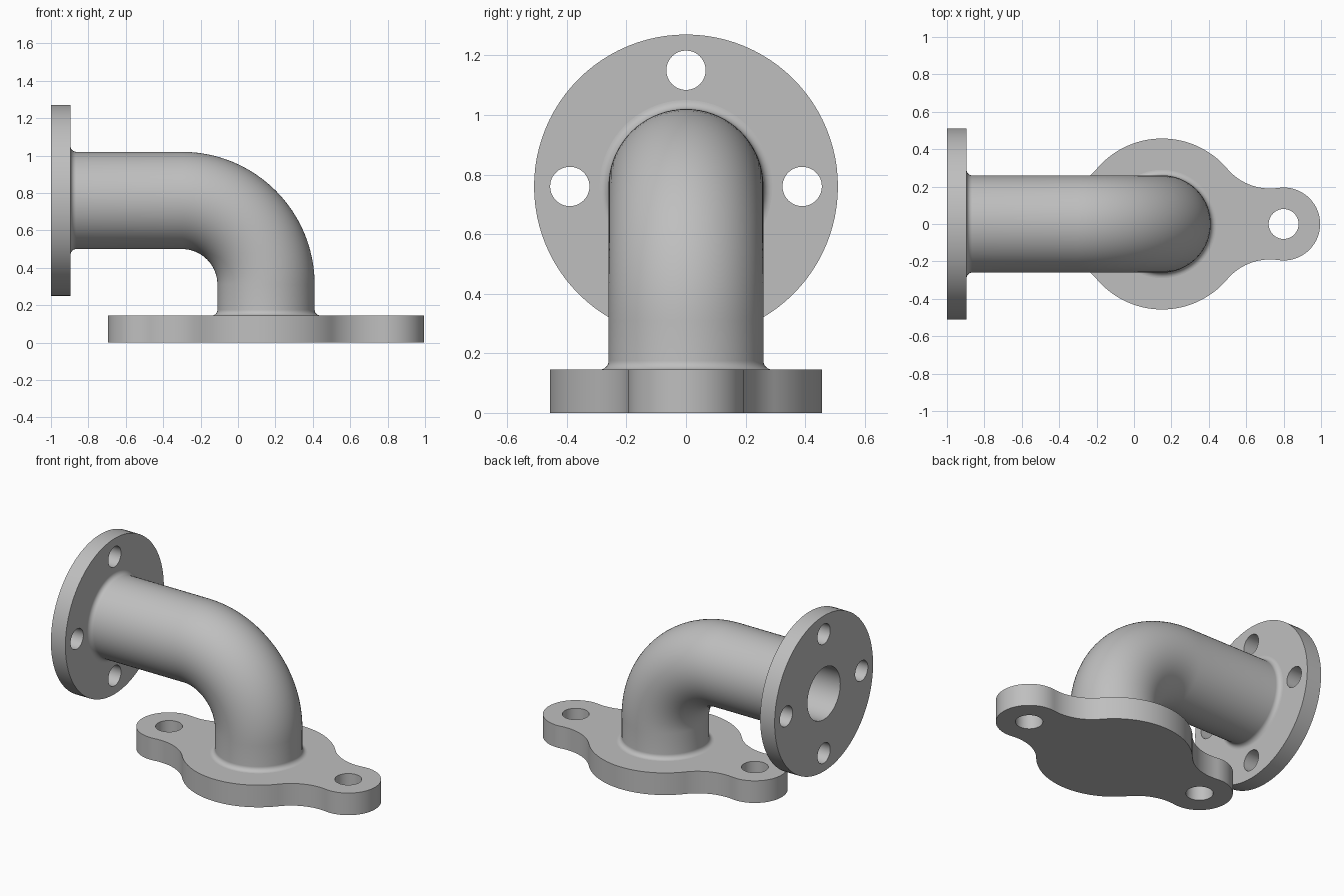
import bpy, bmesh
from math import sin, cos, pi, sqrt, atan2, radians
from mathutils import Vector, Matrix

cube = bpy.data.objects.get("Cube")
if cube:
    bpy.data.objects.remove(cube, do_unlink=True)

grey = bpy.data.materials.new("cast grey")
grey.use_nodes = True
colour = (0.52, 0.52, 0.52, 1)
grey.diffuse_color = colour
grey.node_tree.nodes["Principled BSDF"].inputs["Base Color"].default_value = colour

# Shared sizes
AXIS_X, AXIS_Z = 0.15, 0.76
BASE_TOP, FLANGE_FACE = 0.145, -0.895
PIPE_R, BORE_R, BEND_R, FILLET = 0.26, 0.17, 0.45, 0.03
SIDES = 72


def finish(bm, name):
    bmesh.ops.recalc_face_normals(bm, faces=bm.faces)
    mesh = bpy.data.meshes.new(name)
    bm.to_mesh(mesh)
    bm.free()
    mesh.materials.append(grey)
    obj = bpy.data.objects.new(name, mesh)
    bpy.context.collection.objects.link(obj)
    bpy.ops.object.select_all(action='DESELECT')
    obj.select_set(True)
    bpy.context.view_layer.objects.active = obj
    bpy.ops.object.shade_smooth_by_angle(angle=radians(35))
    return obj


def arc(cx, cy, r, start, end, steps):
    return [(cx + r * cos(start + (end - start) * i / steps),
             cy + r * sin(start + (end - start) * i / steps)) for i in range(steps + 1)]


def circle(cx, cy, r, steps=SIDES):
    return arc(cx, cy, r, 0, 2 * pi, steps)[:-1]


def plate(name, loops, thickness, matrix):
    """Fill an outline with holes and extrude it upward."""
    bm = bmesh.new()
    edges = []
    for loop in loops:
        verts = [bm.verts.new((x, y, 0)) for x, y in loop]
        edges += [bm.edges.new((v, verts[i - 1])) for i, v in enumerate(verts)]
    bmesh.ops.triangle_fill(bm, edges=edges, use_beauty=True, normal=(0, 0, 1))
    top = bmesh.ops.extrude_face_region(bm, geom=bm.faces[:], use_keep_orig=True)["geom"]
    bmesh.ops.translate(bm, vec=(0, 0, thickness),
                        verts=[g for g in top if isinstance(g, bmesh.types.BMVert)])
    bm.transform(matrix)
    return finish(bm, name)


# Base plate: round body blended into two bolt ears by concave arcs
BODY_R, EAR_R, EAR_X, BLEND_R = 0.457, 0.195, 0.65, 0.3
d1, d2 = BODY_R + BLEND_R, EAR_R + BLEND_R
bx = (EAR_X ** 2 + d1 ** 2 - d2 ** 2) / (2 * EAR_X)
by = sqrt(d1 ** 2 - bx ** 2)
body_a = atan2(by, bx)
ear_a = atan2(by, bx - EAR_X)
quarter = arc(EAR_X, 0, EAR_R, 0, ear_a, 24)
quarter += arc(bx, by, BLEND_R, ear_a - pi, body_a - pi, 20)[1:]
quarter += arc(0, 0, BODY_R, body_a, pi / 2, 20)[1:]
half = quarter + [(-x, y) for x, y in reversed(quarter[:-1])]
outline = half + [(x, -y) for x, y in reversed(half[1:-1])]
ear_holes = [circle(s * EAR_X, 0, 0.08, 48) for s in (-1, 1)]
plate("base_plate", [outline] + ear_holes, BASE_TOP, Matrix.Translation((AXIS_X, 0, 0)))

# Round end flange with four bolt holes and the bore
bolt_holes = [circle(0.39 * cos(i * pi / 2), 0.39 * sin(i * pi / 2), 0.066, 48) for i in range(4)]
plate("round_flange", [circle(0, 0, 0.51, 96), circle(0, 0, BORE_R)] + bolt_holes,
      FLANGE_FACE + 1,
      Matrix.Translation((-1, 0, AXIS_Z)) @ Matrix.Rotation(pi / 2, 4, 'Y'))

# Elbow pipe: rings swept up the outside, then back down through the bore
bend_x, bend_z = AXIS_X - BEND_R, AXIS_Z - BEND_R
bend = [(Vector((bend_x + BEND_R * cos(a), 0, bend_z + BEND_R * sin(a))),
         Vector((cos(a), 0, sin(a)))) for a in (i * pi / 48 for i in range(25))]
up, side = Vector((0, 0, 1)), Vector((1, 0, 0))
foot, mouth = Vector((AXIS_X, 0, BASE_TOP)), Vector((FLANGE_FACE, 0, AXIS_Z))
fillet = [(FILLET * (1 - cos(t)), PIPE_R + FILLET * (1 - sin(t)))
          for t in (i * pi / 16 for i in range(9))]
rings = [(foot + up * d, side, r) for d, r in fillet]
rings += [(p, n, PIPE_R) for p, n in bend]
rings += [(mouth + side * d, up, r) for d, r in reversed(fillet)]
rings += [(mouth, up, BORE_R)]
rings += [(p, n, BORE_R) for p, n in reversed(bend)]
rings += [(foot, side, BORE_R)]

bm = bmesh.new()
previous = None
for centre, normal, r in rings:
    ring = [bm.verts.new(centre + normal * x + Vector((0, y, 0))) for x, y in circle(0, 0, r)]
    if previous:
        for i in range(SIDES):
            bm.faces.new((previous[i - 1], previous[i], ring[i], ring[i - 1]))
    previous = ring
bm.faces.new(previous)
finish(bm, "elbow_pipe")
